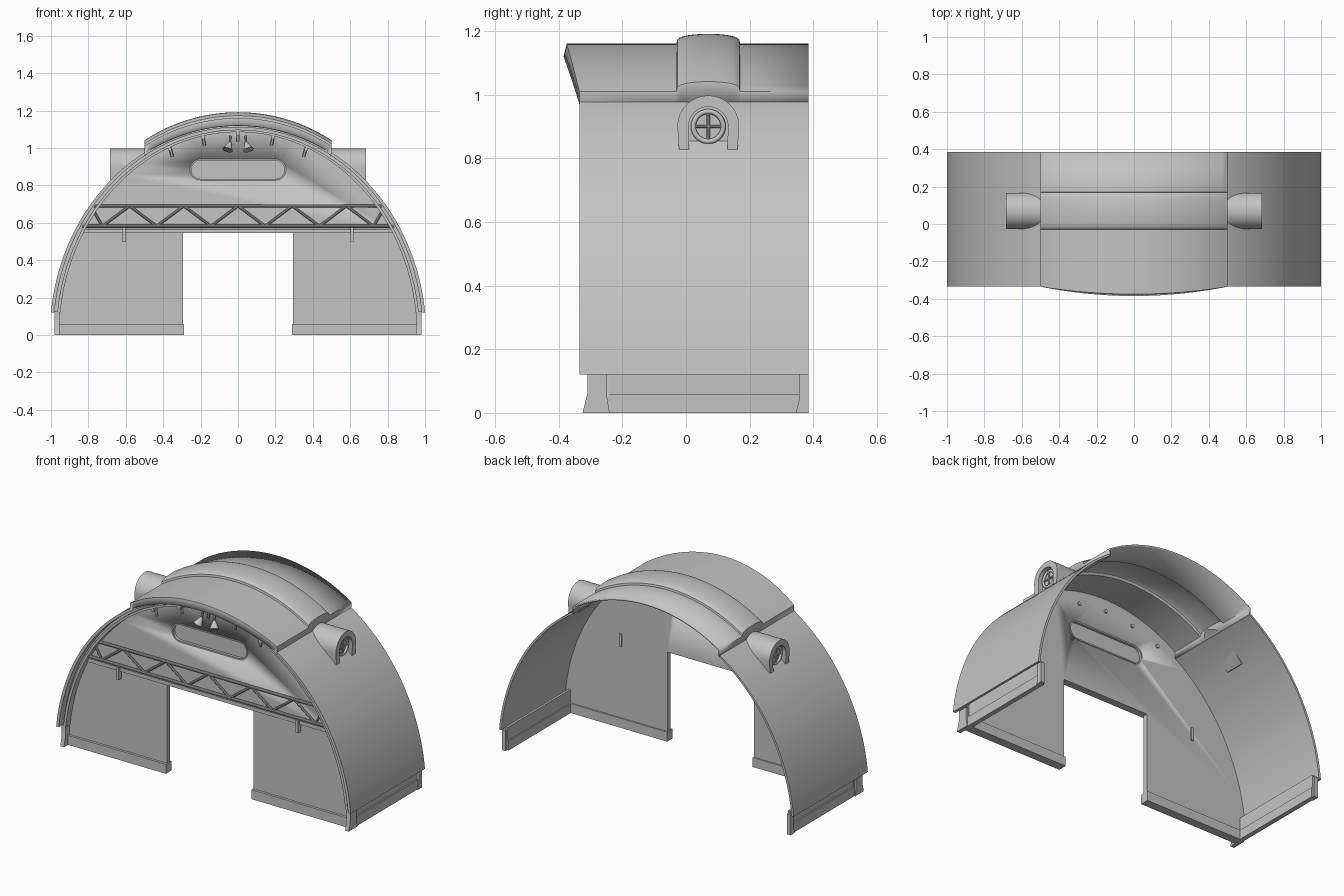
import bpy, bmesh, math
from mathutils import Vector

cube = bpy.data.objects.get("Cube")
if cube:
    bpy.data.objects.remove(cube, do_unlink=True)

grey = bpy.data.materials.new("warm_grey")
grey.use_nodes = True
colour = (0.55, 0.55, 0.55, 1)
grey.diffuse_color = colour
grey.node_tree.nodes["Principled BSDF"].inputs["Base Color"].default_value = colour

A, B, FOOT = 1.006, 1.125, 0.12      # arch half width, height and springing line
FRONT, BACK = -0.335, 0.385


def finish(name, bm, smooth=True):
    bmesh.ops.recalc_face_normals(bm, faces=bm.faces)
    me = bpy.data.meshes.new(name)
    bm.to_mesh(me)
    bm.free()
    me.materials.append(grey)
    ob = bpy.data.objects.new(name, me)
    bpy.context.collection.objects.link(ob)
    if smooth:
        bpy.ops.object.select_all(action='DESELECT')
        ob.select_set(True)
        bpy.context.view_layer.objects.active = ob
        bpy.ops.object.shade_smooth_by_angle(angle=math.radians(30))
    return ob


def prism(name, pts, axis, lo, hi):
    """Extrude an outline along x (points are y, z) or y (points are x, z)."""
    bm = bmesh.new()
    put = (lambda p, t: (t, *p)) if axis == 'x' else (lambda p, t: (p[0], t, p[1]))
    ends = [[bm.verts.new(put(p, t)) for p in pts] for t in (lo, hi)]
    for ring in ends:
        bm.faces.new(ring)
    for i in range(len(pts)):
        j = (i + 1) % len(pts)
        bm.faces.new((ends[0][i], ends[0][j], ends[1][j], ends[1][i]))
    return finish(name, bm)


def box(name, x, y, z):
    return prism(name, [(x[0], z[0]), (x[1], z[0]), (x[1], z[1]), (x[0], z[1])], 'y', *y)


def tube(name, p, q, r1, r2=None, sides=10):
    p, q = Vector(p), Vector(q)
    bm = bmesh.new()
    bmesh.ops.create_cone(bm, cap_ends=True, segments=sides, radius1=r1,
                          radius2=r1 if r2 is None else r2, depth=(q - p).length)
    rot = (q - p).to_track_quat('Z', 'Y').to_matrix().to_4x4()
    bmesh.ops.transform(bm, matrix=rot, verts=bm.verts)
    bmesh.ops.translate(bm, vec=(p + q) / 2, verts=bm.verts)
    return finish(name, bm)


def arch(d=0.0, start=None, stop=None, n=64):
    """Arch line, inset by d, from the +x foot over to the -x foot."""
    a, b = A - d, B - d * 0.8
    t0 = math.asin(FOOT / b) if start is None else math.acos(start / a)
    t1 = math.pi - math.asin(FOOT / b) if stop is None else math.acos(stop / a)
    return [(a * math.cos(t0 + (t1 - t0) * i / n), b * math.sin(t0 + (t1 - t0) * i / n))
            for i in range(n + 1)]


def arch_x(z):
    return A * math.sqrt(max(0, 1 - (z / B) ** 2))


def roof_z(x):
    return 0.252 + math.sqrt(0.908 ** 2 - x * x)


def round_arc(cy, cz, r, a0, a1, n):
    return [(cy + r * math.cos(math.radians(a0 + (a1 - a0) * i / n)),
             cz + r * math.sin(math.radians(a0 + (a1 - a0) * i / n))) for i in range(n + 1)]


# Curved side shells
for side, s in (("left", 1), ("right", -1)):
    shell = arch(0, stop=0.495, n=28) + arch(0.014, stop=0.495, n=28)[::-1]
    prism(side + "_shell", [(s * x, z) for x, z in shell], 'y', FRONT, BACK)

# Raised roof with a bowed visor and a rounded cross ridge
bm = bmesh.new()
rows = []
xs = [-0.5 + i / 40 for i in range(41)]
ridge = [(0.07 - 0.1 * math.cos(math.pi * i / 14), 0.031 * math.sin(math.pi * i / 14) ** 0.6)
         for i in range(15)]
for k, x in enumerate([xs[0]] + xs + [xs[-1]]):
    bow = 1 - 4 * x * x
    section = [(FRONT - 0.05 * bow, -0.04), (FRONT - 0.04 * bow, 0)] + ridge + [(BACK, 0)]
    skirt = k in (0, len(xs) + 1)
    rows.append([bm.verts.new((x, y, 0.968 if skirt else roof_z(x) + dz)) for y, dz in section])
for r0, r1 in zip(rows, rows[1:]):
    for i in range(len(r0) - 1):
        bm.faces.new((r0[i], r0[i + 1], r1[i + 1], r1[i]))
roof = finish("roof", bm)
if roof.data.polygons[len(roof.data.polygons) // 2].normal.z < 0:
    roof.data.flip_normals()
mod = roof.modifiers.new("thickness", 'SOLIDIFY')
mod.thickness = 0.01
mod.offset = -1

# Header filling the space between front arch and roof
top = [(x, roof_z(x) - 0.005) for x in xs]
prism("front_header", arch(0.014, 0.495, -0.495, 40) + top, 'y', FRONT + 0.01, -0.24)

# Grooved front arch trim
prism("front_arch_outer", arch(0.002) + arch(0.018)[::-1], 'y', FRONT, -0.24)
prism("front_arch_inner", arch(0.034) + arch(0.05)[::-1], 'y', -0.315, -0.24)
prism("front_arch_web", arch(0.016) + arch(0.036)[::-1], 'y', -0.29, -0.24)

# Front wall with a doorway and a long rounded recess
outline = [(0.293, 0), (0.97, 0)] + arch(0.03) + [(-0.97, 0), (-0.293, 0), (-0.293, 0.545), (0.293, 0.545)]
wall = prism("front_wall", outline, 'y', -0.27, -0.24)


def slot(grow):
    return (round_arc(0.2, 0.884, 0.052 + grow, -90, 90, 12)
            + round_arc(-0.2, 0.884, 0.052 + grow, 90, 270, 12))


cutter = prism("slot_cutter", slot(0), 'y', -0.4, -0.1)
cutter.hide_render = True
cutter.hide_viewport = True
cut = wall.modifiers.new("slot", 'BOOLEAN')
cut.operation = 'DIFFERENCE'
cut.object = cutter
prism("slot_panel", slot(0.004), 'y', -0.258, -0.25)
loop = slot(-0.003)
rim = bmesh.new()
edges = [[rim.verts.new((x, y, z)) for x, z in pts]
         for pts, y in ((loop, -0.274), (slot(0.005), -0.274), (slot(0.005), -0.236), (loop, -0.236))]
for e0, e1 in zip(edges, edges[1:] + edges[:1]):
    for i in range(len(e0)):
        j = (i + 1) % len(e0)
        rim.faces.new((e0[i], e0[j], e1[j], e1[i]))
finish("slot_rim", rim)

# Truss across the wall
box("truss_beam", (-0.85, 0.85), (-0.285, -0.265), (0.545, 0.568))
for name, z, x in (("truss_top_bar", 0.69, 0.77), ("truss_bottom_bar", 0.582, 0.835)):
    tube(name, (-x, -0.285, z), (x, -0.285, z), 0.009)
step = 0.29
for i in range(-2, 3):
    for s in (-1, 1):
        tube("truss_diagonal", (i * step, -0.285, 0.69), (i * step + s * step / 2, -0.285, 0.582), 0.007)
for s in (-1, 1):
    tube("truss_end_diagonal", (s * 2.5 * step, -0.285, 0.582), (s * 0.77, -0.285, 0.66), 0.007)
    box("truss_hanger", (s * 0.61 - 0.008, s * 0.61 + 0.008), (-0.3, -0.232), (0.497, 0.575))

# Clips under the arch and two hanging lamps
for x in (-0.365, -0.187, 0, 0.187, 0.365):
    z = (B - 0.04) * math.sqrt(1 - (x / (A - 0.05)) ** 2)
    tube("arch_clip", (x, -0.285, z), (x * 0.96, -0.285, z - 0.05), 0.008, sides=6)
    tube("arch_clip_head", (x, -0.31, z - 0.008), (x, -0.232, z - 0.008), 0.011, sides=8)
for s in (-1, 1):
    tube("lamp_stem", (s * 0.04, -0.285, 1.065), (s * 0.042, -0.29, 1.02), 0.005, sides=8)
    tube("lamp_shade", (s * 0.042, -0.29, 1.03), (s * 0.056, -0.31, 0.99), 0.008, 0.028, 16)

# Side dormers with round cross-barred windows
for side, s in (("left", 1), ("right", -1)):
    hood = ([(0.162, 0.828)] + round_arc(0.07, 0.9, 0.097, 0, 180, 24) + [(-0.022, 0.828)])
    inner = ([(0.01, 0.828)] + round_arc(0.07, 0.9, 0.062, 180, 0, 20) + [(0.13, 0.828)])
    for name, pts, end in (("dormer_hood", hood + inner, 0.684), ("dormer_panel", inner, 0.655)):
        ob = prism(side + "_" + name, pts, 'x', 0.5, end)
        for v in ob.data.vertices:
            if v.co.x < 0.51:
                v.co.x = min(arch_x(v.co.z) - 0.008, end - 0.004)
            v.co.x *= s
        if s < 0:
            ob.data.flip_normals()
    bpy.ops.mesh.primitive_torus_add(location=(s * 0.662, 0.07, 0.9), rotation=(0, math.pi / 2, 0),
                                     major_radius=0.047, minor_radius=0.008,
                                     major_segments=28, minor_segments=8)
    ring = bpy.context.object
    ring.name = side + "_window_ring"
    ring.data.materials.append(grey)
    bpy.ops.object.shade_smooth()
    tube(side + "_window_bar", (s * 0.662, 0.024, 0.9), (s * 0.662, 0.116, 0.9), 0.005)
    tube(side + "_window_post", (s * 0.662, 0.07, 0.854), (s * 0.662, 0.07, 0.946), 0.005)

# Base trim, side skirts and flared feet
front_foot = [(-0.325, 0), (-0.31, 0.06), (-0.31, 0.125), (-0.25, 0.125), (-0.25, 0.06), (-0.24, 0)]
rear_foot = [(0.345, 0), (0.355, 0.04), (0.355, 0.125), (BACK, 0.125), (BACK, 0)]
for side, s in (("left", 1), ("right", -1)):
    def span(a, b):
        return sorted((s * a, s * b))
    box(side + "_wall_trim", span(0.29, 0.97), (-0.285, -0.232), (0, 0.058))
    box(side + "_skirt", span(0.952, 0.966), (-0.245, 0.37), (0, 0.14))
    box(side + "_skirt_trim", span(0.946, 0.974), (-0.245, 0.37), (0, 0.058))
    prism(side + "_front_foot", front_foot, 'x', *span(0.955, 0.98))
    prism(side + "_rear_foot", rear_foot, 'x', *span(0.955, 0.98))
